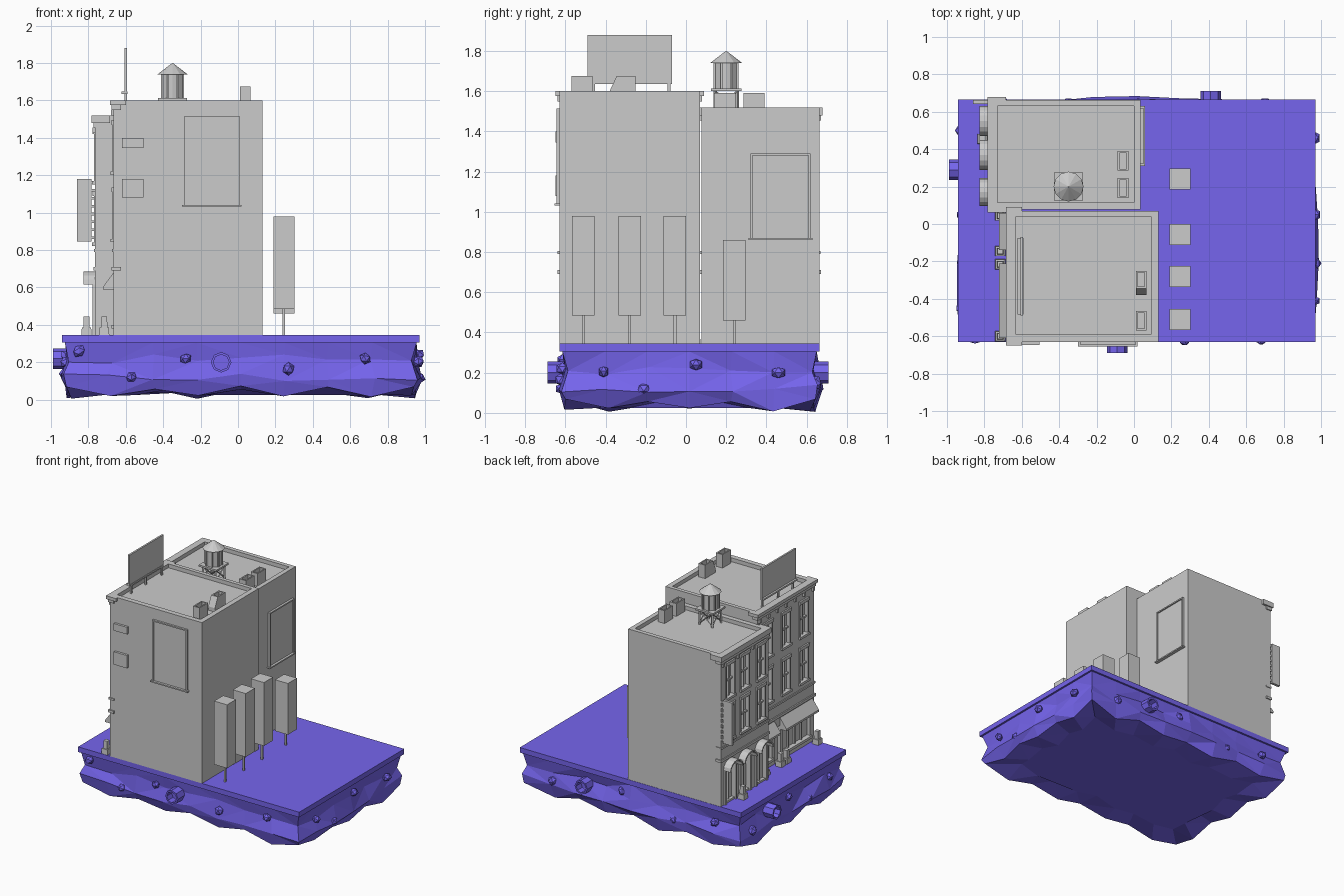
import bpy, bmesh, math, random
from mathutils import Matrix, Vector

if "Cube" in bpy.data.objects:
    bpy.data.objects.remove(bpy.data.objects["Cube"])
random.seed(4)
G = 0.345  # street level

blue = bpy.data.materials.new("ground_blue")
blue.diffuse_color = (0.18, 0.13, 0.85, 1)
blue.use_nodes = True
blue.node_tree.nodes["Principled BSDF"].inputs["Base Color"].default_value = blue.diffuse_color


def finish(name, bm, mat=None):
    bmesh.ops.recalc_face_normals(bm, faces=bm.faces)
    me = bpy.data.meshes.new(name)
    bm.to_mesh(me)
    bm.free()
    ob = bpy.data.objects.new(name, me)
    bpy.context.collection.objects.link(ob)
    if mat:
        me.materials.append(mat)
    return ob


def loft(bm, rings, caps=True):
    vs = [[bm.verts.new(p) for p in r] for r in rings]
    n = len(rings[0])
    for a, b in zip(vs, vs[1:]):
        for i in range(n):
            bm.faces.new((a[i], a[(i + 1) % n], b[(i + 1) % n], b[i]))
    if caps:
        bm.faces.new(vs[0][::-1])
        bm.faces.new(vs[-1])


def rect(x0, x1, y0, y1, z):
    return [(x0, y0, z), (x1, y0, z), (x1, y1, z), (x0, y1, z)]


def box(bm, x0, x1, y0, y1, z0, z1):
    loft(bm, [rect(x0, x1, y0, y1, z0), rect(x0, x1, y0, y1, z1)])


def boxes(name, items, mat=None):
    bm = bmesh.new()
    for it in items:
        box(bm, *it)
    return finish(name, bm, mat)


def cyl(bm, p0, p1, r0, r1, n=8):
    p0, p1 = Vector(p0), Vector(p1)
    d = p1 - p0
    m = Matrix.Translation((p0 + p1) / 2) @ d.to_track_quat('Z', 'Y').to_matrix().to_4x4()
    bmesh.ops.create_cone(bm, cap_ends=True, segments=n, radius1=r0, radius2=r1,
                          depth=d.length, matrix=m)


# street slab
boxes("street_slab", [(-0.94, 0.97, -0.63, 0.665, 0.305, G)], blue)

# rocky underside: rings around the slab, jagged lower rim
NX, NY = 8, 6
X0, X1, Y0, Y1 = -0.935, 0.965, -0.625, 0.66
rim = [(X0 + (X1 - X0) * i / NX, Y0) for i in range(NX)]
rim += [(X1, Y0 + (Y1 - Y0) * i / NY) for i in range(NY)]
rim += [(X1 - (X1 - X0) * i / NX, Y1) for i in range(NX)]
rim += [(X0, Y1 - (Y1 - Y0) * i / NY) for i in range(NY)]


def rock_ring(off, jit, zf, bulge=0):
    out = []
    for i, (x, y) in enumerate(rim):
        o = off + random.uniform(-jit, jit)
        px, py = 0.015 + (x - 0.015) * (1 + o / 0.95), 0.0175 + (y - 0.0175) * (1 + o / 0.65)
        if y > 0.6 and -0.4 < x < 0.1:
            py += bulge
        if x > 0.9 and -0.35 < y < 0.1:
            px += bulge
        out.append((px, py, zf(i)))
    return out


bm = bmesh.new()
loft(bm, [rock_ring(-0.01, 0, lambda i: 0.305),
          rock_ring(-0.03, 0.012, lambda i: 0.22 + random.uniform(-.03, .03), 0.03),
          rock_ring(0.0, 0.012, lambda i: 0.12 + random.uniform(-.02, .02), 0.03),
          rock_ring(-0.03, 0.015, lambda i: 0.065 - 0.05 * (i % 2) + random.uniform(-.01, .01)),
          rock_ring(-0.2, 0.02, lambda i: 0.055 - 0.03 * (i % 2))])
bmesh.ops.triangulate(bm, faces=[f for f in bm.faces if len(f.verts) == 4])
finish("rock_base", bm, blue)

# stones stuck in the rock sides
bm = bmesh.new()
stones = [(x, -0.615, z) for x, z in ((-.85, .26), (-.57, .12), (-.28, .22), (.27, .165), (.68, .22))]
stones += [(0.965, y, z) for y, z in ((-.41, .205), (-.21, .12), (.05, .24), (.46, .2))]
stones += [(x, 0.645, z) for x, z in ((-.7, .2), (-.35, .13), (.1, .23), (.7, .15))]
stones += [(-0.92, y, z) for y, z in ((-.45, .2), (-.2, .13), (.05, .23), (.5, .14))]
for p in stones:
    s = [random.uniform(0.026, 0.04) for _ in range(3)]
    m = Matrix.Translation(p) @ Matrix.Rotation(random.uniform(0, 3), 4, 'Y') @ Matrix.Diagonal((*s, 1))
    bmesh.ops.create_icosphere(bm, subdivisions=1, radius=1, matrix=m)
finish("stones", bm, blue)

# drain pipes, hollow end
bm = bmesh.new()
for p, d in (((-.09, -.58, .2), (0, -1, 0)), ((-.88, .29, .22), (-1, 0, 0)), ((.41, .6, .2), (0, 1, 0))):
    p, d = Vector(p), Vector(d)
    side, up = d.cross(Vector((0, 0, 1))), Vector((0, 0, 1))
    circ = lambda r, t: [p + d * t + (side * math.cos(a) + up * math.sin(a)) * r
                         for a in (math.tau * k / 8 for k in range(8))]
    loft(bm, [circ(.055, 0), circ(.055, .11), circ(.042, .11), circ(.042, .05)])
finish("drain_pipes", bm, blue)


# buildings: body with sunken roof, recesses cut into the street facade (-x)
def building(name, x0, x1, y0, y1, top, inner, floor, holes):
    bm = bmesh.new()
    loft(bm, [rect(x0, x1, y0, y1, G), rect(x0, x1, y0, y1, top), rect(*inner, top), rect(*inner, floor)])
    body = finish(name, bm)
    cut = boxes("facade_cutter", [(x0 - .05, x0 + .025, *h) for h in holes])
    cut.hide_render = True
    md = body.modifiers.new("recesses", 'BOOLEAN')
    md.operation, md.object, md.solver = 'DIFFERENCE', cut, 'EXACT'
    bpy.context.view_layer.objects.active = body
    bpy.ops.object.modifier_apply(modifier=md.name)
    bpy.data.objects.remove(cut)


def window_trim(name, x, holes):
    items = []
    for a, b, z0, z1 in holes:
        c, zm = (a + b) / 2, (z0 + z1) / 2
        items += [(x + .008, x + .03, c - .005, c + .005, z0, z1),      # mullion
                  (x + .008, x + .03, a, b, zm - .006, zm + .006),      # rail
                  (x - .016, x + .02, a - .015, b + .015, z0 - .018, z0),  # sill
                  (x - .012, x + .02, a - .015, b + .015, z1, z1 + .025)]  # lintel
        items += [(x - .006, x + .02, e - .006, e + .006, z0, z1) for e in (a - .006, b + .006)]
    boxes(name, items)


def ledge(x, out, ret, y0, y1, z0, z1):
    """band on the street facade that returns around both corners"""
    return [(x - out, x + .02, y0 - out, y1 + out, z0, z1)] + \
           [(x, x + ret, a, b, z0, z1) for a, b in ((y0 - out, y0 + .01), (y1 - .01, y1 + out))]


AX, BX = -0.665, -0.765
winA = [(y - .045, y + .045, z, z + .25) for y in (-.06, -.28, -.5) for z in (.86, 1.22)]
shopA = [(-.58, -.24, .40, .6), (-.215, -.14, .35, .62), (-.11, .03, .40, .6)]
winB = [(y - .045, y + .045, z, z + .25) for y in (.17, .37, .55) for z in (.84, 1.17)]
doorB = [(y - .055, y + .055, .36, .62) for y in (.17, .37, .55)]
building("front_building", AX, 0.13, -.63, .07, 1.6, (-.63, .09, -.59, .04), 1.57, winA + shopA)
building("rear_building", BX, 0.035, .078, .663, 1.52, (-.73, 0, .115, .63), 1.49, winB + doorB)
window_trim("front_building_windows", AX, winA)
window_trim("rear_building_windows", BX, winB)

# shop and door glazing bars
bars = [(AX + .01, AX + .03, y - .005, y + .005, .4, .6) for y in (-.49, -.41, -.33, -.04)]
bars += [(AX - .012, AX + .01, a - .012, b + .012, .38, .4) for a, b, _, _ in (shopA[0], shopA[2])]
bars += [(BX + .01, BX + .03, y - .005, y + .005, .36, .62) for y in (.17, .37, .55)]
bars += [(BX - .012, BX + .01, y + s * .064 - .008, y + s * .064 + .008, G, .62)
         for y in (.17, .37, .55) for s in (-1, 1)]
boxes("shopfront_bars", bars)

# cornices and string courses
boxes("front_building_cornice", ledge(AX, .02, .065, -.63, .07, 1.575, 1.6)
      + ledge(AX, .01, .04, -.63, .07, 1.55, 1.575)
      + ledge(AX, .01, .04, -.63, .07, .69, .71) + ledge(AX, .008, .04, -.63, .07, .79, .805)
      + [(AX - .014, AX, y - .01, y + .01, 1.52, 1.55) for y in (-.61, -.5, -.39, -.28, -.17, -.06, .05)])
boxes("rear_building_cornice", ledge(BX, .017, .08, .078, .663, 1.48, 1.52)
      + ledge(BX, .008, .04, .078, .663, 1.455, 1.48)
      + ledge(BX, .008, .04, .078, .663, .69, .71) + ledge(BX, .006, .04, .078, .663, .79, .805)
      + [(BX - .012, BX, y - .01, y + .01, 1.43, 1.455) for y in (.1, .27, .46, .64)])

# sloped shop awnings
bm = bmesh.new()
for a, b in ((-.61, -.21), (-.14, .06)):
    loft(bm, [[(AX, y, .68), (AX, y, .59), (AX - .056, y, .59), (AX - .056, y, .605)] for y in (a, b)])
finish("shop_awnings", bm)

# barrel hoods over the rear building doors
bm = bmesh.new()
for c, r in ((.17, .075), (.37, .08), (.55, .08)):
    arc = [(c + r * math.cos(math.pi * k / 8), .615 + .07 * math.sin(math.pi * k / 8)) for k in range(9)]
    inn = [(c + (y - c) * .86, .615 + (z - .615) * .86) for y, z in reversed(arc)]
    loft(bm, [[(x, y, z) for y, z in arc + inn] for x in (-.825, BX + .005)])
finish("door_hoods", bm)

# bollards
bm = bmesh.new()
for x, y in ((-.715, .045), (-.715, -.145), (-.715, -.215), (-.715, -.6), (-.81, .455)):
    loft(bm, [rect(x - w, x + w, y - w, y + w, z)
              for w, z in ((.027, G), (.025, .385), (.017, .385), (.015, .445))])
finish("bollards", bm)

# blade sign with brackets
boxes("blade_sign", [(-.86, -.783, .642, .663, .845, 1.18)]
      + [(-.785, BX + .01, .648, .658, z, z + .014) for z in [.86 + .042 * i for i in range(8)]])


# framed wall panels
def frame(x0, x1, z0, z1):
    t = .01
    return [(x0, x1, z1 - t, z1), (x0, x0 + t, z0, z1), (x1 - t, x1, z0, z1)]


boxes("side_wall_panel", [(a, b, -.645, -.62, c, d) for a, b, c, d in frame(-.29, .01, 1.04, 1.515)]
      + [(-.28, 0, -.637, -.62, 1.04, 1.505), (-.3, .02, -.655, -.62, 1.032, 1.042)])
boxes("rear_wall_panel", [(.02, .052, a, b, c, d) for a, b, c, d in frame(.32, .62, .87, 1.29)]
      + [(.02, .042, .33, .61, .87, 1.28), (.02, .06, .31, .63, .86, .87)])
boxes("side_small_windows", [(-.62, -.505, -.648, -.62, 1.345, 1.40), (-.62, -.505, -.648, -.62, 1.08, 1.18)])

# roof billboard on posts
boxes("billboard", [(-.607, -.593, -.49, -.07, 1.635, 1.88), (-.622, -.59, -.485, -.075, 1.635, 1.648)]
      + [(-.606, -.594, y - .008, y + .008, 1.57, 1.64) for y in (-.46, -.28, -.085)])

# roof vents, open at the top; one has a sloped hood
bm = bmesh.new()
for x0, x1, y0, y1, z0, z1, s in ((.01, .067, -.57, -.465, 1.57, 1.675, 0), (.01, .067, -.38, -.25, 1.57, 1.675, .035),
                                  (-.088, -.03, .14, .245, 1.49, 1.59, 0), (-.088, -.03, .285, .39, 1.49, 1.59, 0)):
    t = .01
    loft(bm, [rect(x0, x1, y0, y1, z0), rect(x0, x1, y0, y1, z0 + .03), rect(x0, x1, y0 + s, y1, z1),
              rect(x0 + t, x1 - t, y0 + s + t, y1 - t, z1), rect(x0 + t, x1 - t, y0 + s + t, y1 - t, z1 - .03)])
finish("roof_vents", bm)

# water tower
bm = bmesh.new()
tx, ty = -.35, .2
box(bm, tx - .077, tx + .077, ty - .075, ty + .075, 1.6, 1.614)
cyl(bm, (tx, ty, 1.614), (tx, ty, 1.745), .058, .058, 12)
cyl(bm, (tx, ty, 1.74), (tx, ty, 1.8), .08, .002, 12)
c = [(tx + sx * .055, ty + sy * .055) for sx, sy in ((-1, -1), (1, -1), (1, 1), (-1, 1))]
for i in range(4):
    (ax, ay), (bx, by) = c[i], c[(i + 1) % 4]
    cyl(bm, (ax, ay, 1.485), (ax, ay, 1.605), .009, .009, 4)
    cyl(bm, (ax, ay, 1.5), (bx, by, 1.6), .005, .005, 4)
    cyl(bm, (bx, by, 1.5), (ax, ay, 1.6), .005, .005, 4)
for k in range(8):  # staves
    a = math.tau * (k + .5) / 8
    px, py = tx + .062 * math.cos(a), ty + .062 * math.sin(a)
    box(bm, px - .005, px + .005, py - .005, py + .005, 1.614, 1.745)
finish("water_tower", bm)

# box trees
for i, (y, z0, z1) in enumerate(((-.51, .485, .98), (-.28, .485, .98), (-.055, .485, .98), (.24, .46, .86))):
    boxes(f"tree_{i + 1}", [(.19, .302, y - .056, y + .056, z0, z1),
                            (.239, .252, y - .007, y + .007, G, z0 + .01)])
